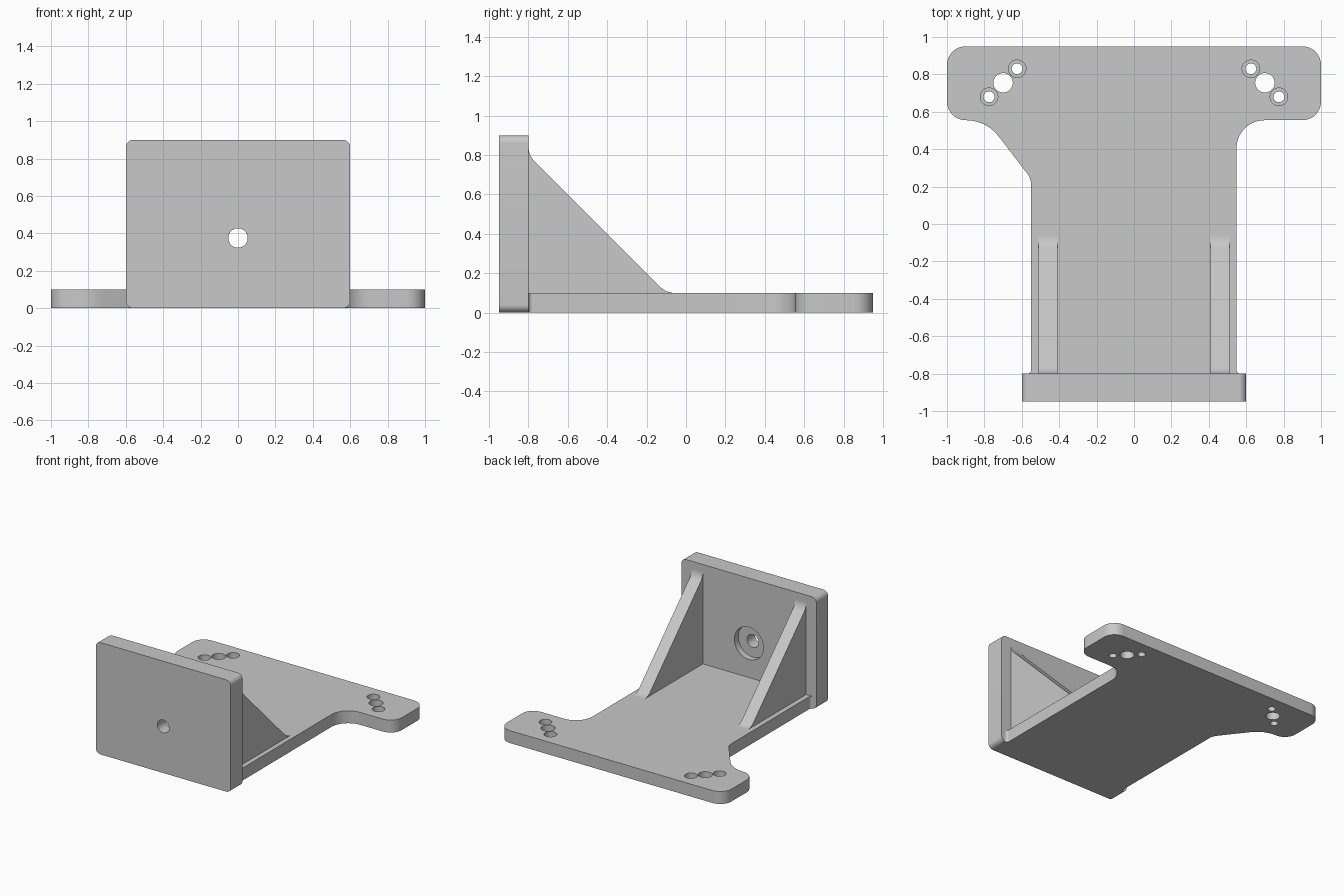
import bpy
import bmesh
from math import radians, tan
from mathutils import Vector, Matrix

cube = bpy.data.objects.get("Cube")
if cube:
    bpy.data.objects.remove(cube, do_unlink=True)

grey = bpy.data.materials.new("plain_grey")
grey.use_nodes = True
colour = (0.58, 0.58, 0.58, 1)
grey.diffuse_color = colour
grey.node_tree.nodes["Principled BSDF"].inputs["Base Color"].default_value = colour

# Frames that map (u, v, depth) to world axes
FLAT = Matrix.Identity(3)
FACING = Matrix(((1, 0, 0), (0, 0, 1), (0, 1, 0)))     # u=x, v=z, depth=y
SIDEWAYS = Matrix(((0, 0, 1), (1, 0, 0), (0, 1, 0)))   # u=y, v=z, depth=x


def rounded(corners, steps=10):
    """Outline from (u, v, radius) corners, each replaced by a tangent arc."""
    pts = []
    for i, (u, v, r) in enumerate(corners):
        p = Vector((u, v))
        if r == 0:
            pts.append(p)
            continue
        a = (Vector(corners[i - 1][:2]) - p).normalized()
        b = (Vector(corners[(i + 1) % len(corners)][:2]) - p).normalized()
        t = r / tan(a.angle(b) / 2)
        centre = p + (a + b).normalized() * (t * t + r * r) ** 0.5
        start = (p + a * t - centre).normalized()
        end = (p + b * t - centre).normalized()
        for k in range(steps + 1):
            pts.append(centre + start.slerp(end, k / steps).normalized() * r)
    return pts


def finish(name, bm):
    bmesh.ops.recalc_face_normals(bm, faces=bm.faces)
    mesh = bpy.data.meshes.new(name)
    bm.to_mesh(mesh)
    bm.free()
    mesh.materials.append(grey)
    obj = bpy.data.objects.new(name, mesh)
    bpy.context.collection.objects.link(obj)
    return obj


def slab(name, corners, low, high, frame):
    """Extrude a rounded outline between two depths."""
    bm = bmesh.new()
    face = bm.faces.new([bm.verts.new(frame @ Vector((p.x, p.y, low)))
                         for p in rounded(corners)])
    top = bmesh.ops.extrude_face_region(bm, geom=[face])["geom"]
    bmesh.ops.translate(bm, vec=frame @ Vector((0, 0, high - low)),
                        verts=[g for g in top if isinstance(g, bmesh.types.BMVert)])
    return finish(name, bm)


def drill(target, u, v, radius, low, high, frame):
    """Cut a round hole into the target."""
    bm = bmesh.new()
    place = frame.to_4x4()
    place.translation = frame @ Vector((u, v, (low + high) / 2))
    bmesh.ops.create_cone(bm, cap_ends=True, segments=40, radius1=radius,
                          radius2=radius, depth=high - low, matrix=place)
    cutter = finish("hole_cutter", bm)
    mod = target.modifiers.new("hole", "BOOLEAN")
    mod.operation, mod.solver, mod.object = "DIFFERENCE", "EXACT", cutter
    bpy.context.view_layer.objects.active = target
    bpy.ops.object.modifier_apply(modifier=mod.name)
    bpy.data.objects.remove(cutter, do_unlink=True)


# Base plate: wide back flange, narrow stem, one angled shoulder
base = slab("base_plate", [
    (-0.57, -0.82, 0), (0.57, -0.82, 0), (0.57, -0.8, 0), (0.548, -0.8, 0.02),
    (0.548, 0.555, 0.15), (1, 0.555, 0.1), (1, 0.95, 0.1),
    (-1, 0.95, 0.1), (-1, 0.555, 0.1), (-0.79, 0.555, 0.22),
    (-0.55, 0.243, 0.1), (-0.55, -0.8, 0.02), (-0.57, -0.8, 0)],
    0, 0.1, FLAT)

# Mounting holes: plain centre hole between two counterbored screw holes
for side in (-1, 1):
    drill(base, side * 0.7, 0.755, 0.052, -0.1, 0.2, FLAT)
    for shift in (-0.075, 0.075):
        u, v = side * (0.7 + shift), 0.755 - shift
        drill(base, u, v, 0.029, -0.1, 0.2, FLAT)
        drill(base, u, v, 0.047, 0.05, 0.2, FLAT)

# Upright front plate with a hole counterbored from behind
front = slab("front_plate", [(-0.6, 0, 0.04), (0.6, 0, 0.04),
                             (0.6, 0.9, 0.04), (-0.6, 0.9, 0.04)],
             -0.95, -0.8, FACING)
drill(front, 0, 0.375, 0.052, -1.1, -0.7, FACING)
drill(front, 0, 0.375, 0.13, -0.85, -0.7, FACING)

# Triangular ribs with filleted ends
ribs = [slab(name, [
    (-0.82, 0.09, 0), (-0.058, 0.09, 0), (-0.058, 0.1, 0), (-0.1, 0.1, 0.1),
    (-0.8, 0.8, 0.1), (-0.8, 0.842, 0), (-0.82, 0.842, 0)],
    low, low + 0.1, SIDEWAYS) for name, low in (("right_rib", -0.51), ("left_rib", 0.41))]

# Smooth the round edges, keep the sharp ones
bpy.ops.object.select_all(action="DESELECT")
for part in (base, front, *ribs):
    part.select_set(True)
bpy.context.view_layer.objects.active = base
bpy.ops.object.shade_smooth_by_angle(angle=radians(30))
